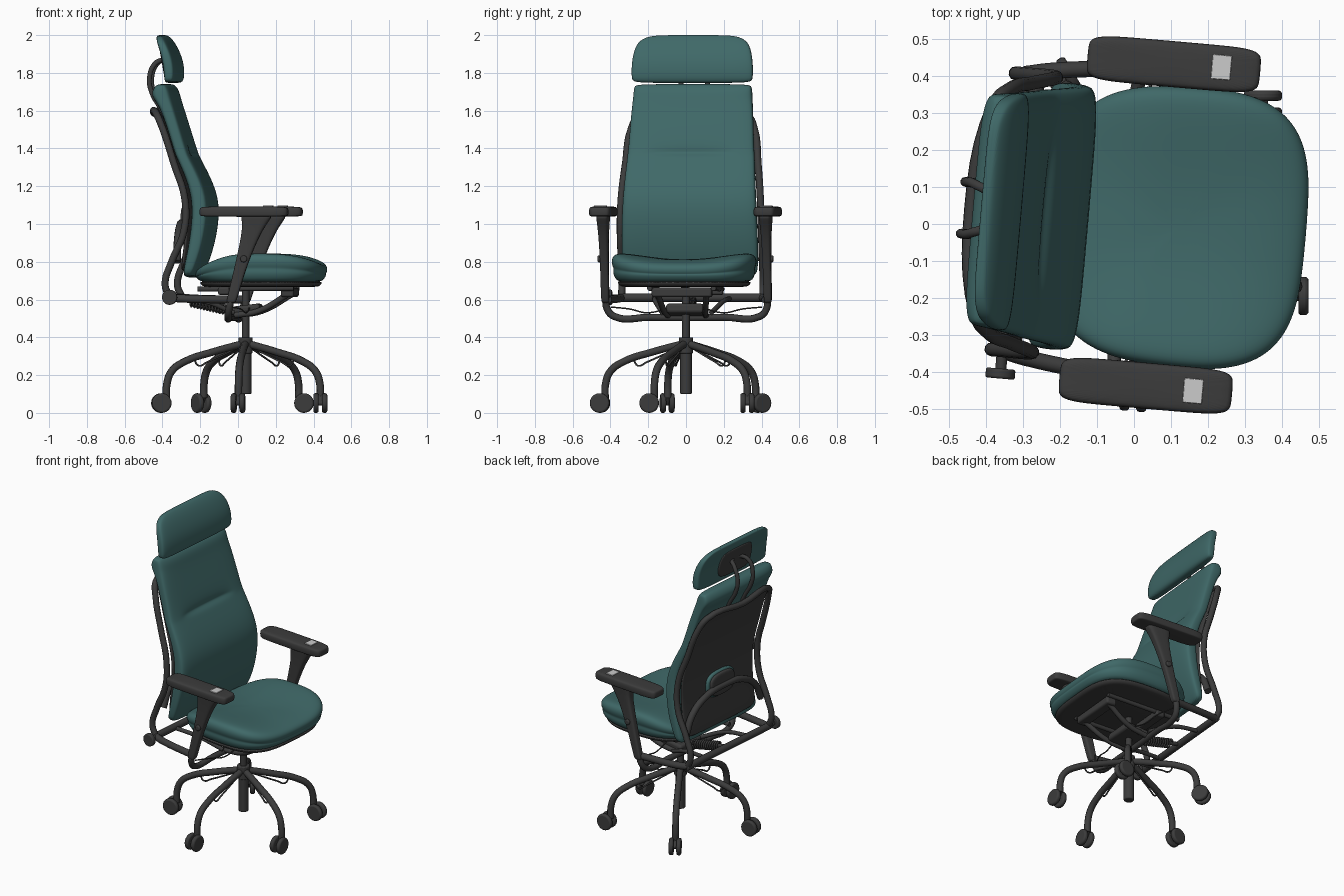
import bpy, bmesh, math
from mathutils import Vector, Matrix

parts = []

def material(name, c):
    m = bpy.data.materials.new(name)
    m.diffuse_color = (*c, 1)
    return m

TEAL = material("teal_fabric", (0.05, 0.14, 0.138))
DARK = material("charcoal", (0.045, 0.045, 0.045))
PALE = material("pale_grey", (0.6, 0.6, 0.6))

def register(name, data, mat):
    ob = bpy.data.objects.new(name, data)
    bpy.context.collection.objects.link(ob)
    data.materials.append(mat)
    parts.append(ob)
    return ob

def oval(a, b, e=4, n=24):
    """Superellipse outline as 2D points."""
    out = []
    for i in range(n):
        t = 2 * math.pi * (i + 0.5) / n
        c, s = math.cos(t), math.sin(t)
        out.append((math.copysign(abs(c) ** (2 / e) * a, c), math.copysign(abs(s) ** (2 / e) * b, s)))
    return out

def loft(name, rings, mat, levels=2):
    """Skin closed rings, cap both ends and smooth."""
    bm = bmesh.new()
    rows = [[bm.verts.new(p) for p in r] for r in rings]
    n = len(rows[0])
    for a, b in zip(rows, rows[1:]):
        for i in range(n):
            bm.faces.new((a[i], a[(i + 1) % n], b[(i + 1) % n], b[i]))
    bm.faces.new(rows[0][::-1])
    bm.faces.new(rows[-1])
    bmesh.ops.recalc_face_normals(bm, faces=bm.faces)
    for f in bm.faces:
        f.smooth = True
    me = bpy.data.meshes.new(name)
    bm.to_mesh(me)
    bm.free()
    ob = register(name, me, mat)
    ob.modifiers.new("smooth", 'SUBSURF').levels = levels
    ob.modifiers["smooth"].render_levels = levels
    return ob

def upright(name, rows, mat, e=4, v0=0):
    """Loft along z; rows are (z, u centre, half depth, half width)."""
    return loft(name, [[(u + a, v0 + b, z) for a, b in oval(t, w, e)] for z, u, t, w in rows], mat)

def tube(name, pts, r, mat=DARK, smooth=True):
    cu = bpy.data.curves.new(name, 'CURVE')
    cu.dimensions, cu.bevel_depth, cu.bevel_resolution = '3D', r, 3
    cu.use_fill_caps, cu.resolution_u = True, 5
    if smooth:
        sp = cu.splines.new('BEZIER')
        sp.bezier_points.add(len(pts) - 1)
        for bp, p in zip(sp.bezier_points, pts):
            bp.co = p
            bp.handle_left_type = bp.handle_right_type = 'AUTO'
    else:
        sp = cu.splines.new('POLY')
        sp.points.add(len(pts) - 1)
        for bp, p in zip(sp.points, pts):
            bp.co = (*p, 1)
    return register(name, cu, mat)

def finish(name, bm, mat, bevel, segs=3):
    me = bpy.data.meshes.new(name)
    bm.to_mesh(me)
    bm.free()
    ob = register(name, me, mat)
    m = ob.modifiers.new("bevel", 'BEVEL')
    m.width, m.segments, m.limit_method = bevel, segs, 'ANGLE'
    bpy.context.view_layer.objects.active = ob
    ob.select_set(True)
    bpy.ops.object.shade_smooth_by_angle()
    ob.select_set(False)
    return ob

def cyl(name, p, q, r, mat=DARK, bevel=0.006):
    p, q = Vector(p), Vector(q)
    m = Matrix.Translation((p + q) / 2) @ (q - p).to_track_quat('Z', 'Y').to_matrix().to_4x4()
    bm = bmesh.new()
    bmesh.ops.create_cone(bm, cap_ends=True, segments=28, radius1=r, radius2=r, depth=(q - p).length, matrix=m)
    return finish(name, bm, mat, bevel)

def box(name, c, half, mat=DARK, bevel=0.01, tilt=0):
    bm = bmesh.new()
    m = Matrix.Translation(c) @ Matrix.Rotation(tilt, 4, 'Y') @ Matrix.Diagonal((*[h * 2 for h in half], 1))
    bmesh.ops.create_cube(bm, size=1, matrix=m)
    return finish(name, bm, mat, bevel)

# seat cushion and pan: stacked outlines, lower at the rear, saddle shaped on top
def seat_ring(z, s, top=0.0):
    ring = []
    for a, b in oval(0.348 * s, 0.39 * s, 3.4, 32):
        u = 0.082 + a
        v = b * (1 - 0.09 * max(0, -a / 0.35) - 0.04 * max(0, a / 0.35))
        dz = top * (0.03 * (v / 0.37) ** 2 - 0.55 * max(0, -u) ** 1.5 - 0.45 * max(0, u - 0.15) ** 2)
        ring.append((u, v, z + dz))
    return ring
loft("seat_cushion", [seat_ring(*r) for r in ((0.685, 0.86, 0), (0.705, 0.94, 0), (0.735, 0.98, 0.2),
     (0.75, 0.965, 0.5), (0.76, 0.985, 0.6), (0.785, 1.0, 0.7), (0.81, 0.97, 0.9), (0.822, 0.88, 1),
     (0.822, 0.65, 1), (0.815, 0.35, 1), (0.812, 0.1, 1))], TEAL)
loft("seat_pan", [seat_ring(*r) for r in ((0.665, 0.8), (0.67, 0.88), (0.69, 0.92), (0.70, 0.9))], DARK)

# backrest cushion with a stitched crease and a roll over its top edge
back = upright("back_cushion", [(0.715, -0.28, 0.02, 0.345), (0.745, -0.275, 0.037, 0.36), (0.89, -0.23, 0.048, 0.365),
    (1.085, -0.205, 0.052, 0.358), (1.21, -0.235, 0.048, 0.35), (1.33, -0.293, 0.043, 0.341), (1.36, -0.308, 0.042, 0.339),
    (1.38, -0.315, 0.042, 0.337), (1.40, -0.322, 0.042, 0.335), (1.55, -0.368, 0.042, 0.327), (1.63, -0.398, 0.047, 0.321),
    (1.67, -0.42, 0.058, 0.318), (1.70, -0.425, 0.055, 0.316), (1.728, -0.425, 0.04, 0.312), (1.742, -0.425, 0.018, 0.30)], TEAL, 5)
for vt in back.data.vertices:
    if abs(vt.co.z - 1.38) < 0.005 and abs(vt.co.y) < 0.22 and vt.co.x > -0.31:
        vt.co.x -= 0.024

# headrest, its rear plate and the carrying hoop
upright("headrest", [(1.745, -0.385, 0.018, 0.31), (1.762, -0.378, 0.034, 0.324), (1.85, -0.382, 0.036, 0.324),
    (1.92, -0.405, 0.033, 0.312), (1.965, -0.425, 0.028, 0.292), (1.99, -0.438, 0.02, 0.25), (2.001, -0.443, 0.01, 0.19)], TEAL, 5)
upright("headrest_plate", [(1.775, -0.412, 0.012, 0.11), (1.80, -0.412, 0.016, 0.15), (1.87, -0.422, 0.016, 0.155),
    (1.93, -0.438, 0.014, 0.14), (1.95, -0.443, 0.01, 0.10)], DARK)
side = [(-0.41, 0.07, 1.55), (-0.45, 0.07, 1.62), (-0.49, 0.07, 1.69), (-0.505, 0.07, 1.77), (-0.475, 0.065, 1.85), (-0.435, 0.04, 1.87)]
tube("headrest_hoop", side + [(u, -v, z) for u, v, z in side[::-1]], 0.013)

# rear frame and panel
fr = [(-0.37, 0.375, 0.61), (-0.395, 0.375, 0.68), (-0.36, 0.375, 0.80), (-0.295, 0.375, 0.96), (-0.29, 0.37, 1.13),
      (-0.35, 0.352, 1.32), (-0.41, 0.328, 1.50), (-0.445, 0.285, 1.575)]
tube("back_frame", fr + [(-0.483, 0, 1.585)] + [(u, -v, z) for u, v, z in fr[::-1]], 0.019)
upright("back_panel", [(0.75, -0.31, 0.008, 0.31), (0.78, -0.307, 0.012, 0.325), (0.95, -0.283, 0.012, 0.33),
    (1.13, -0.275, 0.012, 0.33), (1.32, -0.34, 0.012, 0.32), (1.5, -0.405, 0.012, 0.295), (1.57, -0.45, 0.012, 0.275),
    (1.585, -0.46, 0.008, 0.27)], DARK, 5)

# lumbar arch and pad
tube("lumbar_arch", [(-0.335, s * v, z) for s, v, z in ((1, .345, .80), (1, .29, .91), (1, .17, .985), (1, 0, 1.005),
    (-1, .17, .985), (-1, .29, .91), (-1, .345, .80))], 0.021)
for nm, u, k, m in (("lumbar_pad_rim", -0.315, 1.0, TEAL), ("lumbar_pad", -0.33, 0.88, DARK)):
    loft(nm, [[(u + du, a, 1.02 + b) for a, b in oval(0.13 * k * f, 0.085 * k * f, 3)]
              for du, f in ((0.035, 0.95), (0.0, 1), (-0.01, 0.9))], m)

# arms, pads and the side rails
for s, sd in ((1, "left"), (-1, "right")):
    upright(sd + "_arm", [(0.58, -0.04, 0.022, 0.018), (0.60, -0.035, 0.027, 0.022), (0.73, 0.0, 0.03, 0.022),
        (0.85, 0.035, 0.038, 0.023), (0.97, 0.075, 0.053, 0.028), (1.03, 0.095, 0.078, 0.034), (1.05, 0.095, 0.085, 0.036)],
        DARK, 4, s * 0.432)
    rows = ((1.038, 0.9), (1.046, 0.97), (1.065, 1.0), (1.083, 0.97), (1.094, 0.85))
    loft(sd + "_arm_pad", [[(0.03 + a * (1 - (1 - k) * 0.3), s * 0.437 + b * k, z) for a, b in oval(0.236, 0.063, 6, 32)]
         for z, k in rows], DARK)
    box(sd + "_pad_inlay", (0.159, s * 0.44, 1.092), (0.026, 0.033, 0.005), PALE, 0.002)
    cyl(sd + "_arm_button", (0.03, s * 0.44, 0.815), (0.03, s * 0.467, 0.815), 0.018)
    tube(sd + "_side_rail", [(-0.37, s * 0.375, 0.61), (-0.30, s * 0.39, 0.605), (-0.04, s * 0.42, 0.60)], 0.022)
    # mechanism struts beneath the seat
    tube(sd + "_rear_strut", [(-0.36, s * 0.2, 0.605), (-0.2, s * 0.18, 0.59), (-0.05, s * 0.13, 0.53)], 0.013)
    tube(sd + "_front_strut", [(-0.06, s * 0.10, 0.515), (0.08, s * 0.11, 0.54), (0.24, s * 0.13, 0.63)], 0.016)
    tube(sd + "_seat_rail", [(-0.24, s * 0.17, 0.655), (0.27, s * 0.17, 0.66)], 0.014)
    tube(sd + "_cable", [(-0.04, s * 0.40, 0.56), (0, s * 0.3, 0.55), (0.02, s * 0.2, 0.53), (0.03, s * 0.08, 0.56)], 0.004)
ub = [(-0.035, 0.43, 0.62), (-0.05, 0.425, 0.555), (-0.06, 0.39, 0.512), (-0.065, 0.2, 0.506)]
tube("arm_cross_bar", ub + [(u, -v, z) for u, v, z in ub[::-1]], 0.019)
cyl("rear_cross_bar", (-0.37, -0.39, 0.61), (-0.37, 0.39, 0.61), 0.022)
cyl("tension_stem", (-0.365, -0.43, 0.612), (-0.365, -0.38, 0.612), 0.015)
cyl("tension_knob", (-0.365, -0.452, 0.612), (-0.365, -0.425, 0.612), 0.04)
box("mechanism_body", (0.0, 0, 0.545), (0.085, 0.10, 0.025), DARK, 0.015, -0.12)
box("front_mount", (0.235, 0, 0.638), (0.035, 0.16, 0.025), DARK, 0.012)
box("rear_mount", (-0.1, 0, 0.645), (0.03, 0.19, 0.02), DARK, 0.01)
tube("spring", [(-0.30 + 0.20 * i / 144, 0.026 * math.cos(i * math.pi / 6), 0.592 - 0.045 * i / 144 + 0.026 * math.sin(i * math.pi / 6))
                for i in range(145)], 0.006, smooth=False)
tube("spring_core", [(-0.37, 0, 0.61), (-0.05, 0, 0.54)], 0.012)

# gas column
cyl("column_lower", (0, 0, 0.10), (0, 0, 0.37), 0.031)
cyl("hub", (0, 0, 0.315), (0, 0, 0.40), 0.038)
cyl("column_upper", (0, 0, 0.38), (0, 0, 0.67), 0.02)

# five-legged base with twin-wheel casters, each swivelled its own way
def flat(deg):
    return Vector((math.cos(math.radians(deg)), math.sin(math.radians(deg)), 0))

up = Vector((0, 0, 1))
for i, swivel in enumerate((270, 275, 5, 126, 190)):
    d, roll = flat(270 + 72 * i), flat(swivel)
    t = up.cross(roll)
    tube(f"leg_{i}", [d * r + up * z for r, z in ((0.02, 0.365), (0.18, 0.322), (0.33, 0.272), (0.402, 0.22),
         (0.428, 0.15), (0.43, 0.08))], 0.02)
    tube(f"leg_wire_{i}", [d * r + up * z for r, z in ((0.04, 0.345), (0.21, 0.268), (0.255, 0.25), (0.28, 0.285))], 0.005)
    hub = d * 0.43 + roll * 0.027 + up * 0.052
    cyl(f"caster_axle_{i}", hub - t * 0.03, hub + t * 0.03, 0.014)
    tube(f"caster_neck_{i}", [d * 0.43 + up * 0.09, hub], 0.016)
    for s in (-1, 1):
        cyl(f"caster_wheel_{i}_{'ab'[s > 0]}", hub + t * s * 0.009, hub + t * s * 0.037, 0.052, DARK, 0.01)

# turn the whole chair slightly and centre it
place = Matrix.Translation((0.04, 0, 0)) @ Matrix.Rotation(math.radians(-5), 4, 'Z')
for ob in parts:
    ob.matrix_world = place
